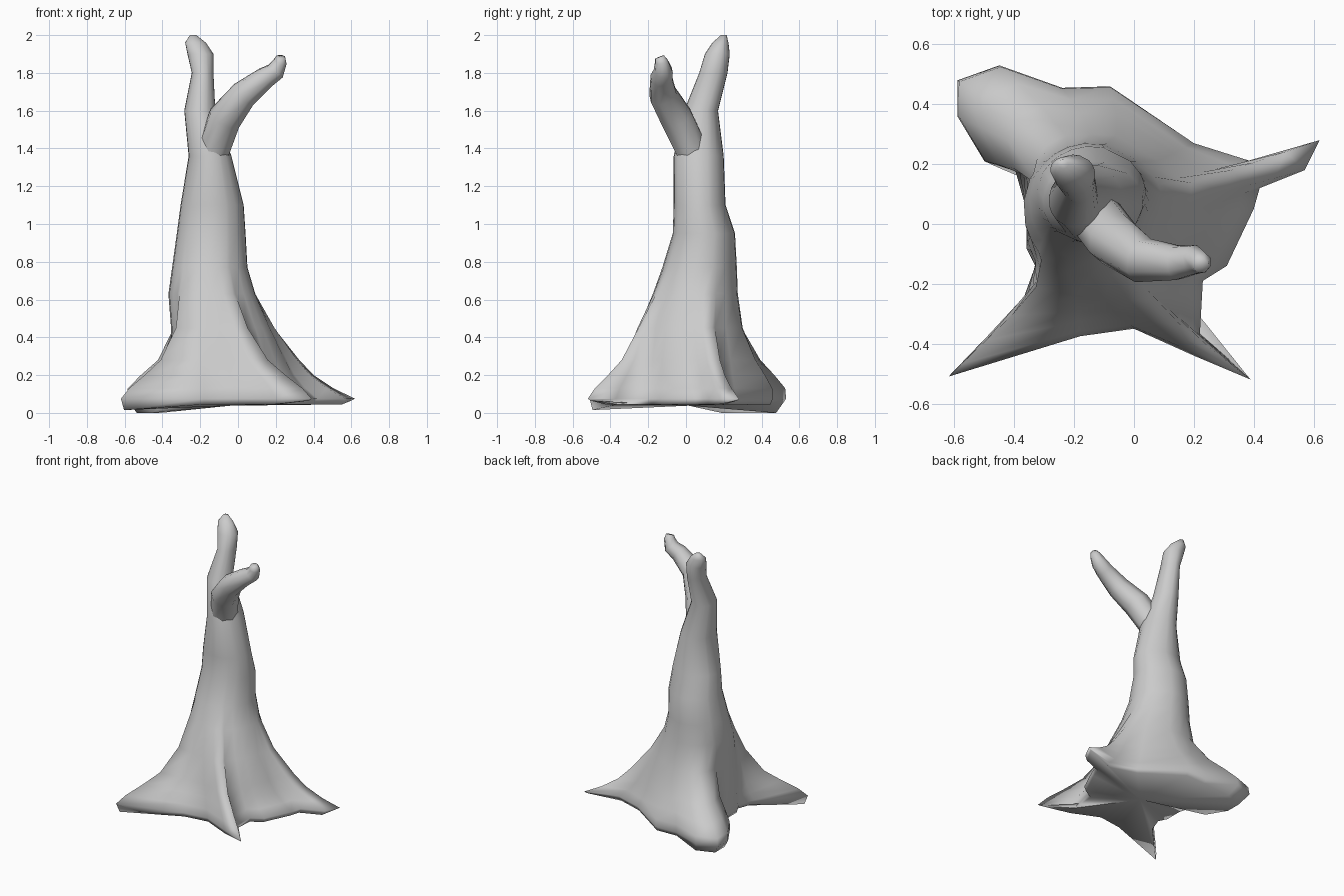
import bpy, bmesh
from math import atan2, cos, sin, pi, radians
from mathutils import Vector

if "Cube" in bpy.data.objects:
    bpy.data.objects.remove(bpy.data.objects["Cube"])


def loft(name, rings):
    """Skin a list of equal-length closed rings and cap both ends."""
    bm = bmesh.new()
    vs = [[bm.verts.new(p) for p in r] for r in rings]
    n = len(vs[0])
    for a, b in zip(vs, vs[1:]):
        for i in range(n):
            j = (i + 1) % n
            bm.faces.new((a[i], a[j], b[j], b[i]))
    for ring in (vs[0], vs[-1]):
        c = bm.verts.new(sum((v.co for v in ring), Vector()) / n)
        for i in range(n):
            bm.faces.new((ring[i], ring[(i + 1) % n], c))
    bmesh.ops.recalc_face_normals(bm, faces=bm.faces)
    me = bpy.data.meshes.new(name)
    bm.to_mesh(me)
    bm.free()
    for p in me.polygons:
        p.use_smooth = True
    ob = bpy.data.objects.new(name, me)
    bpy.context.collection.objects.link(ob)
    return ob


# Root outline at the ground, counter-clockwise from the front left root
outline = [(-.62, -.51), (-.18, -.375), (0, -.35), (.2, -.44), (.39, -.52),
           (.22, -.37), (.23, -.19), (.31, -.14), (.40, .05), (.42, .12),
           (.57, .18), (.62, .28), (.39, .21), (.2, .27), (-.08, .46),
           (-.24, .455), (-.45, .53), (-.59, .48), (-.59, .36), (-.5, .21),
           (-.4, .19), (-.36, .05), (-.36, -.08), (-.33, -.14), (-.37, -.25)]
N = len(outline)
angles = []
for i, (x, y) in enumerate(outline):
    even = radians(-135) + i * 2 * pi / N
    true = atan2(y - .05, x + .1)
    while true < even - pi:
        true += 2 * pi
    while true > even + pi:
        true -= 2 * pi
    angles.append((even + true) / 2)

# Trunk sections: z, x range, y range, spread to the outline (front, back mass, rest)
sections = [(.075, -.36, .16, -.26, .30, (1, 1, 1)),
            (.13, -.36, .16, -.26, .30, (.87, .98, .76)),
            (.20, -.36, .16, -.26, .30, (.63, .75, .54)),
            (.28, -.36, .16, -.26, .30, (.38, .45, .38)),
            (.45, -.355, .13, -.235, .28, (.14, .12, .15)),
            (.63, -.37, .085, -.17, .275, (.03, 0, .02)),
            (.77, -.35, .05, -.125, .27, (0, 0, 0)),
            (.95, -.325, .04, -.07, .26, (0, 0, 0)),
            (1.1, -.305, .03, -.065, .21, (0, 0, 0)),
            (1.36, -.262, -.035, -.065, .20, (0, 0, 0)),
            (1.6, -.285, -.12, -.01, .17, (0, 0, 0)),
            (1.8, -.245, -.13, .07, .22, (0, 0, 0)),
            (1.9, -.268, -.13, .10, .232, (0, 0, 0)),
            (1.96, -.28, -.17, .14, .225, (0, 0, 0)),
            (2.0, -.255, -.22, .185, .215, (0, 0, 0))]

# Underside: low at the thick back left root, raised at the thin tips
under = []
for x, y in outline:
    thick = x < -.4 and y > .1
    thin = x > .38 and (y < -.5 or y > .25)
    z = 0 if thick else .065 if thin else .015 if x < -.6 else .045
    s = .9 if thick else .97
    under.append(Vector((-.05 + (x + .05) * s, y * s, z)))

# Trunk rising into the left branch
rings = [under]
for z, x0, x1, y0, y1, spread in sections:
    ring = []
    for (bx, by), a in zip(outline, angles):
        p = Vector(((x0 + x1) / 2 + (x1 - x0) / 2 * cos(a),
                    (y0 + y1) / 2 + (y1 - y0) / 2 * sin(a), z))
        back = by > .4 or (bx < -.45 and by > 0)
        t = spread[0] if by < -.3 else spread[1] if back else spread[2]
        ring.append(p.lerp(Vector((bx, by, z)), t))
    rings.append(ring)
loft("trunk_with_roots", rings)

# Right branch: tube along a bent path of (x, y, z, radius)
path = [(-.16, .07, 1.15, .07), (-.135, .035, 1.38, .09),
        (-.07, -.05, 1.56, .092), (.03, -.122, 1.685, .077),
        (.145, -.13, 1.775, .06), (.2, -.12, 1.81, .052),
        (.224, -.13, 1.86, .037), (.225, -.14, 1.885, .026)]
pts = [Vector(p[:3]) for p in path]
tube = []
for i, p in enumerate(pts):
    d = (pts[min(i + 1, len(pts) - 1)] - pts[max(i - 1, 0)]).normalized()
    u = d.cross(Vector((.5, -1, -.3))).normalized()
    v = d.cross(u)
    r = path[i][3]
    tube.append([p + r * (u * cos(k * pi / 4) + v * sin(k * pi / 4))
                 for k in range(8)])
loft("right_branch", tube)
